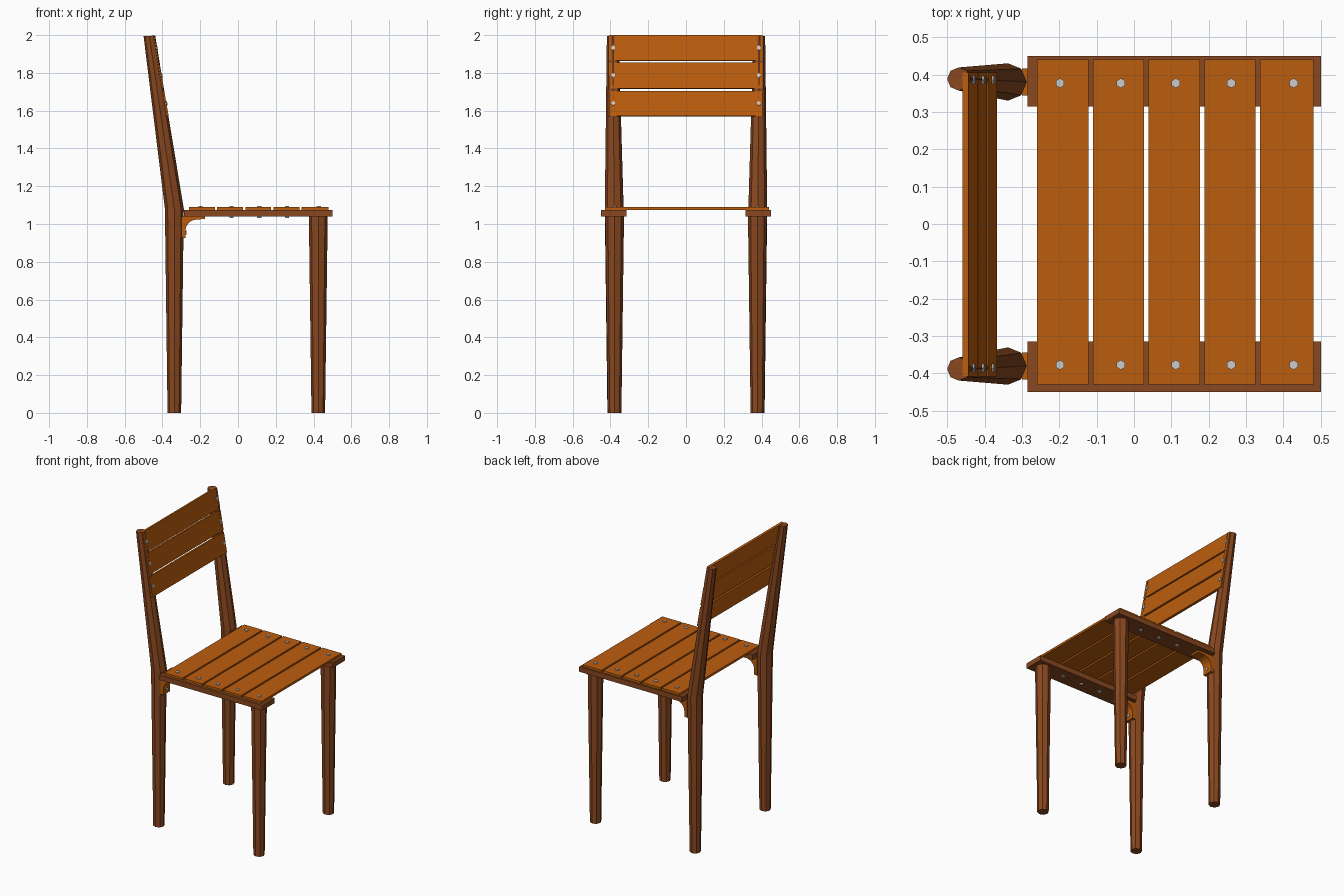
import bpy, bmesh
from math import pi, sin, cos, atan2, hypot
from mathutils import Matrix, Vector

if "Cube" in bpy.data.objects:
    bpy.data.objects.remove(bpy.data.objects["Cube"])


def material(name, rgb):
    m = bpy.data.materials.new(name)
    m.diffuse_color = (*rgb, 1)
    m.use_nodes = True
    m.node_tree.nodes["Principled BSDF"].inputs["Base Color"].default_value = m.diffuse_color
    return m


DARK = material("dark_wood", (0.25, 0.065, 0.014))
LIGHT = material("light_wood", (0.5, 0.11, 0.004))


def finish(name, bm, mat=None):
    bmesh.ops.recalc_face_normals(bm, faces=bm.faces[:])
    me = bpy.data.meshes.new(name)
    bm.to_mesh(me)
    bm.free()
    if mat:
        me.materials.append(mat)
    ob = bpy.data.objects.new(name, me)
    bpy.context.collection.objects.link(ob)
    return ob


def box(name, lo, hi, mat):
    bm = bmesh.new()
    bmesh.ops.create_cube(bm, size=1)
    for v in bm.verts:
        v.co = [l + (c + 0.5) * (h - l) for c, l, h in zip(v.co, lo, hi)]
    return finish(name, bm, mat)


def leg(name, rings, sides=8):
    """Loft octagonal rings given as (x, y, z, radius)."""
    bm = bmesh.new()
    loops = [[bm.verts.new((x + r * cos(2 * pi * i / sides), y + r * sin(2 * pi * i / sides), z))
              for i in range(sides)] for x, y, z, r in rings]
    for a, b in zip(loops, loops[1:]):
        for i in range(sides):
            j = (i + 1) % sides
            bm.faces.new((a[i], a[j], b[j], b[i]))
    bm.faces.new(loops[0])
    bm.faces.new(loops[-1])
    return finish(name, bm, DARK)


def bolt(name, start, end, r):
    a, b = Vector(start), Vector(end)
    d = b - a
    rot = d.to_track_quat('Z', 'Y').to_matrix().to_4x4()
    bm = bmesh.new()
    bmesh.ops.create_cone(bm, cap_ends=True, segments=6, radius1=r, radius2=r, depth=d.length,
                          matrix=Matrix.Translation((a + b) / 2) @ rot)
    return finish(name, bm)


def extrude_xz(name, pts, y0, y1, mat):
    bm = bmesh.new()
    f = bm.faces.new([bm.verts.new((x, y0, z)) for x, z in pts])
    ext = bmesh.ops.extrude_face_region(bm, geom=[f])["geom"]
    bmesh.ops.translate(bm, vec=(0, y1 - y0, 0),
                        verts=[g for g in ext if isinstance(g, bmesh.types.BMVert)])
    return finish(name, bm, mat)


# Bracket profile: two plates joined by a curved fillet
curve = [(-0.215 - 0.063 * sin(t), 0.966 + 0.058 * cos(t)) for t in (i * pi / 10 for i in range(6))]
bracket = [(-0.30, 1.04), (-0.175, 1.04), (-0.175, 1.027)] + curve + [(-0.278, 0.925), (-0.30, 0.925)]

# Legs, seat rails and brackets on both sides
for side, s in (("left", -1), ("right", 1)):
    leg(f"front_leg_{side}", [(0.425, 0.378 * s, 0, 0.036), (0.425, 0.378 * s, 1.045, 0.05)])
    leg(f"back_leg_{side}", [(-0.337, 0.38 * s, 0, 0.036), (-0.337, 0.38 * s, 1.08, 0.05),
                             (-0.469, 0.388 * s, 1.995, 0.031)])
    box(f"seat_rail_{side}", (-0.285, 0.382 * s - 0.067, 1.04), (0.5, 0.382 * s + 0.067, 1.075), DARK)
    extrude_xz(f"bracket_{side}", bracket, 0.38 * s - 0.036, 0.38 * s + 0.036, LIGHT)
    bolt(f"bracket_bolt_{side}", (-0.29, 0.38 * s, 0.955), (-0.272, 0.38 * s, 0.955), 0.011)

# Seat slats with bolts through the rails
slats = [(-0.26, -0.122), (-0.11, 0.027), (0.039, 0.176), (0.188, 0.325), (0.337, 0.48)]
for i, (x0, x1) in enumerate(slats):
    box(f"seat_slat_{i + 1}", (x0, -0.43, 1.075), (x1, 0.44, 1.09), LIGHT)
    x = (-0.198, -0.035, 0.112, 0.26, 0.427)[i]
    for s in (-1, 1):
        bolt(f"seat_bolt_{i + 1}_{s}", (x, 0.377 * s, 1.033), (x, 0.377 * s, 1.096), 0.013)

# Leaning back slats, laid along the front of the back legs
bottom, top = Vector((-0.367, 0, 1.572)), Vector((-0.443, 0, 2.0))
along = (top - bottom).normalized()
normal = Vector((along.z, 0, -along.x))
for i, (t0, t1) in enumerate(((0, 0.31), (0.342, 0.66), (0.685, 1))):
    a, b = bottom.lerp(top, t0), bottom.lerp(top, t1)
    corners = [a, b, b - normal * 0.016, a - normal * 0.016]
    extrude_xz(f"back_slat_{i + 1}", [(c.x, c.z) for c in corners], -0.408, 0.405, LIGHT)
    mid = (a + b) / 2
    for s in (-1, 1):
        p = mid + Vector((0, 0.385 * s, 0))
        bolt(f"back_bolt_{i + 1}_{s}", p - normal * 0.02, p + normal * 0.005, 0.012)
